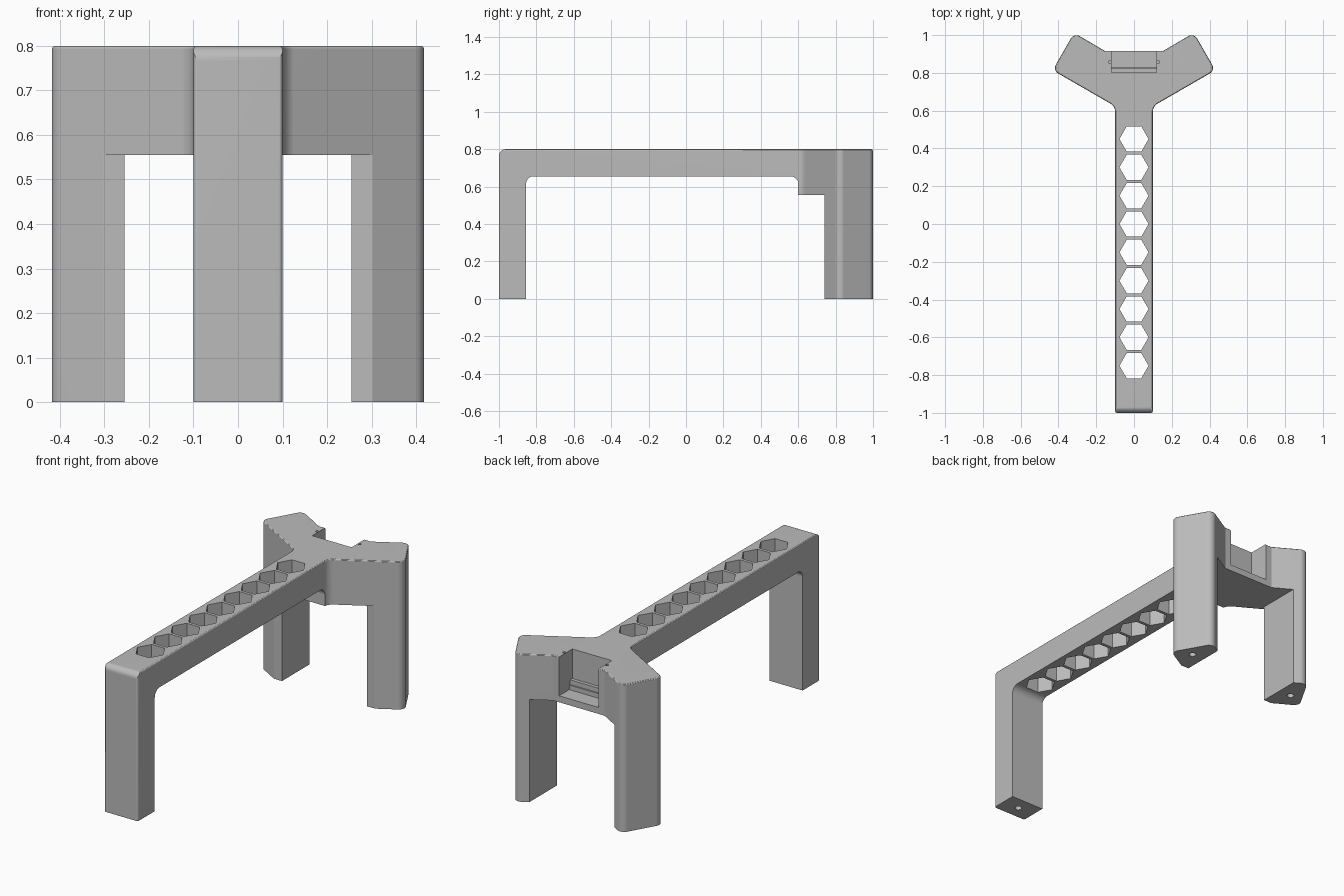
import bpy, bmesh, math
from mathutils import Vector

cube = bpy.data.objects.get("Cube")
if cube:
    bpy.data.objects.remove(cube, do_unlink=True)

grey = bpy.data.materials.new("matte_grey")
grey.use_nodes = True
GREY = (0.5, 0.5, 0.5, 1)
grey.diffuse_color = GREY
grey.node_tree.nodes["Principled BSDF"].inputs["Base Color"].default_value = GREY


def rounded(points, steps=7):
    """Polygon from (a, b, radius) corners, each corner replaced by an arc."""
    out = []
    for i, (a, b, r) in enumerate(points):
        p = Vector((a, b))
        if not r:
            out.append(p)
            continue
        d0 = (Vector(points[i - 1][:2]) - p).normalized()
        d1 = (Vector(points[(i + 1) % len(points)][:2]) - p).normalized()
        half = d0.angle(d1) / 2
        centre = p + (d0 + d1).normalized() * r / math.sin(half)
        start = p + d0 * r / math.tan(half) - centre
        end = p + d1 * r / math.tan(half) - centre
        out += [centre + start.lerp(end, k / steps).normalized() * r for k in range(steps + 1)]
    return out


def prism(name, outline, lo, hi, axis="Z"):
    """Extrude an outline along Z (outline is x, y) or X (outline is y, z)."""
    bm = bmesh.new()
    place = (lambda p, h: (p.x, p.y, h)) if axis == "Z" else (lambda p, h: (h, p.x, p.y))
    base = [bm.verts.new(place(p, lo)) for p in outline]
    cap = [bm.verts.new(place(p, hi)) for p in outline]
    bm.faces.new(base)
    bm.faces.new(cap)
    for i in range(len(base)):
        bm.faces.new((base[i - 1], base[i], cap[i], cap[i - 1]))
    bmesh.ops.recalc_face_normals(bm, faces=bm.faces)
    mesh = bpy.data.meshes.new(name)
    bm.to_mesh(mesh)
    bm.free()
    obj = bpy.data.objects.new(name, mesh)
    bpy.context.collection.objects.link(obj)
    mesh.materials.append(grey)
    return obj


def box(name, x, y0, y1, z0, z1):
    return prism(name, rounded([(-x, y0, 0), (x, y0, 0), (x, y1, 0), (-x, y1, 0)]), z0, z1)


def disc(name, x, y, r, z0, z1, sides):
    ring = [Vector((x + r * math.cos(k * math.tau / sides), y + r * math.sin(k * math.tau / sides)))
            for k in range(sides)]
    return prism(name, ring, z0, z1)


def cut(body, cutter):
    mod = body.modifiers.new("cut", "BOOLEAN")
    mod.operation, mod.solver, mod.object = "DIFFERENCE", "EXACT", cutter
    bpy.context.view_layer.objects.active = body
    bpy.ops.object.modifier_apply(modifier=mod.name)
    bpy.data.objects.remove(cutter, do_unlink=True)


# Y-shaped stand: one narrow bar splitting into two short arms
half = [(0.1, -1, 0.01), (0.1, 0.623, 0.05), (0.431, 0.814, 0.035),
        (0.3175, 1.012, 0.035), (0.155, 0.917, 0)]
stand = prism("three_legged_stand", rounded(half + [(-x, y, r) for x, y, r in reversed(half)]), 0, 0.8)

# Softened top rim
bm = bmesh.new()
bm.from_mesh(stand.data)
bmesh.ops.bevel(bm, geom=[e for e in bm.edges if all(v.co.z > 0.799 for v in e.verts)],
                offset=0.008, segments=3, profile=0.5, affect="EDGES")
bm.to_mesh(stand.data)
bm.free()

# Rounded shoulder above the front leg
arc = [k * math.pi / 16 for k in range(9)]
nose = [Vector((-1.1, 0.9)), Vector((-1.1, 0.765))] + \
    [Vector((-0.965 - 0.035 * math.cos(a), 0.765 + 0.035 * math.sin(a))) for a in arc] + \
    [Vector((-0.965, 0.9))]
cut(stand, prism("nose_cutter", nose, -0.3, 0.3, "X"))

# Open space under the bar, under the head and between the back legs
arch = [(-0.855, -0.1, 0), (0.6, -0.1, 0), (0.6, 0.655, 0.04), (-0.855, 0.655, 0.04)]
cut(stand, prism("arch_cutter", rounded(arch), -0.6, 0.6, "X"))
cut(stand, box("head_cutter", 0.6, 0.5, 0.74, -0.1, 0.555))
cut(stand, box("leg_gap_cutter", 0.255, 0.5, 1.1, -0.1, 0.555))

# Row of hexagonal holes along the bar
for i in range(9):
    cut(stand, disc("hex_cutter", 0, 0.45 - 0.15 * i, 0.077, 0.4, 0.9, 6))

# Socket in the back of the head, with a stepped inner wall
cut(stand, box("socket_cutter", 0.118, 0.83, 1.1, 0.59, 0.9))
step = [(0.803, 0.9, 0), (0.803, 0.64, 0), (0.822, 0.64, 0),
        (0.822, 0.615, 0), (0.84, 0.615, 0), (0.84, 0.9, 0)]
cut(stand, prism("step_cutter", rounded(step), -0.118, 0.118, "X"))
for s in (-1, 1):
    cut(stand, disc("pin_cutter", s * 0.128, 0.858, 0.008, 0.7, 0.9, 12))

# Small blind holes in the soles
for x, y in ((0, -0.928), (0.33, 0.862), (-0.33, 0.862)):
    cut(stand, disc("sole_cutter", x, y, 0.018, -0.1, 0.04, 16))

bpy.ops.object.select_all(action="DESELECT")
stand.select_set(True)
bpy.context.view_layer.objects.active = stand
bpy.ops.object.shade_smooth_by_angle(angle=math.radians(29))
soft = stand.modifiers.new("even_shading", "WEIGHTED_NORMAL")
soft.keep_sharp = True
